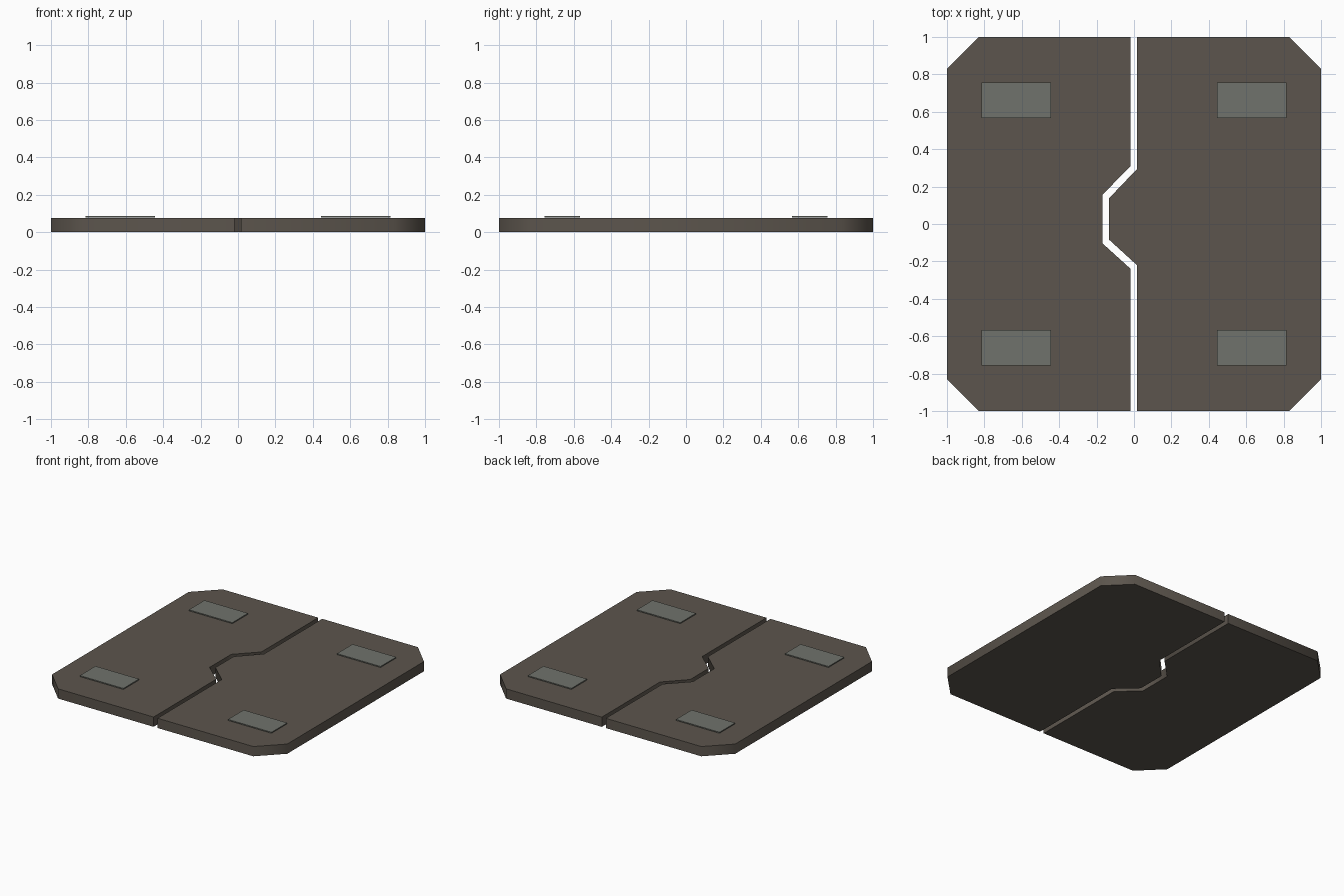
import bpy, bmesh, math

if "Cube" in bpy.data.objects:
    bpy.data.objects.remove(bpy.data.objects["Cube"])


def material(name, color):
    m = bpy.data.materials.new(name)
    m.diffuse_color = (*color, 1)
    m.use_nodes = True
    m.node_tree.nodes["Principled BSDF"].inputs["Base Color"].default_value = m.diffuse_color
    return m


def prism(name, outline, z0, z1, mat):
    """Extrude a counter-clockwise outline from z0 up to z1."""
    bm = bmesh.new()
    base = bm.faces.new([bm.verts.new((x, y, z0)) for x, y in outline])
    ext = bmesh.ops.extrude_face_region(bm, geom=[base], use_keep_orig=True)
    verts = [g for g in ext["geom"] if isinstance(g, bmesh.types.BMVert)]
    bmesh.ops.translate(bm, verts=verts, vec=(0, 0, z1 - z0))
    bmesh.ops.recalc_face_normals(bm, faces=bm.faces[:])
    me = bpy.data.meshes.new(name)
    bm.to_mesh(me)
    bm.free()
    me.materials.append(mat)
    ob = bpy.data.objects.new(name, me)
    bpy.context.collection.objects.link(ob)
    return ob


floor_mat = material("floor_brown", (0.107, 0.091, 0.074))
pad_mat = material("pad_grey", (0.162, 0.171, 0.150))
C = 0.83       # start of corner chamfers
TOP = 0.075    # slab thickness

# Two slab halves with an interlocking seam
left_seam = [(-0.018, -1), (-0.018, -0.24), (-0.168, -0.104),
             (-0.168, 0.157), (-0.018, 0.31), (-0.018, 1)]
right_seam = [(0.016, 1), (0.016, 0.294), (-0.133, 0.138),
              (-0.133, -0.084), (0.016, -0.22), (0.016, -1)]
halves = [
    prism("left_slab", left_seam + [(-C, 1), (-1, C), (-1, -C), (-C, -1)],
          0, TOP, floor_mat),
    prism("right_slab", right_seam + [(C, -1), (1, -C), (1, C), (C, 1)],
          0, TOP, floor_mat),
]

# Chamfers shade softly, top and bottom rims stay sharp
for ob in halves:
    bpy.ops.object.select_all(action="DESELECT")
    ob.select_set(True)
    bpy.context.view_layer.objects.active = ob
    bpy.ops.object.shade_smooth_by_angle(angle=math.radians(60))

# Four thin raised pads near the corners
for sx, side in ((-1, "left"), (1, "right")):
    for sy, end in ((-1, "front"), (1, "back")):
        cx, cy, hx, hy = sx * 0.63, sy * 0.662, 0.185, 0.095
        prism(f"{side}_{end}_pad",
              [(cx - hx, cy - hy), (cx + hx, cy - hy),
               (cx + hx, cy + hy), (cx - hx, cy + hy)],
              TOP + 0.005, TOP + 0.013, pad_mat)
